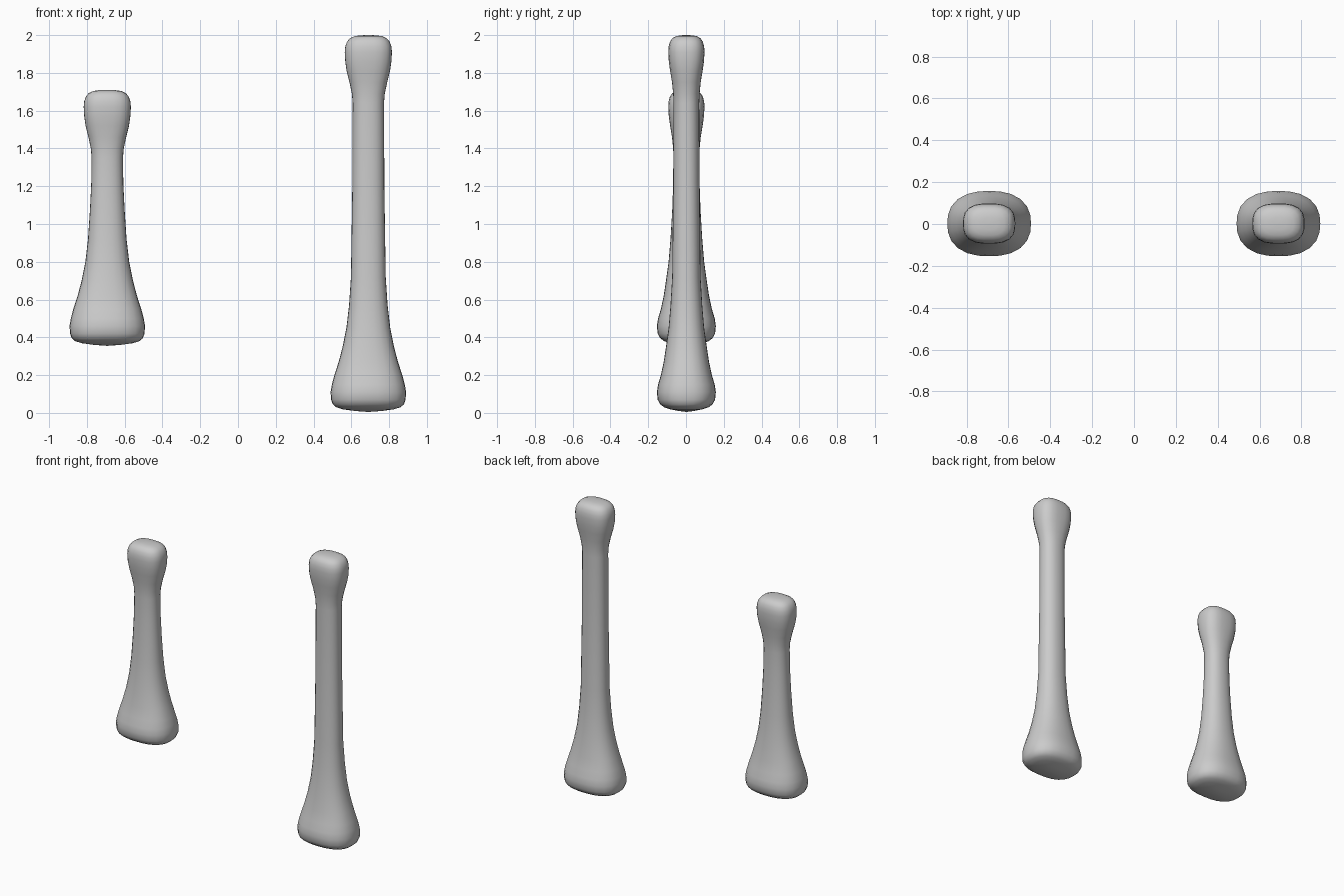
import bpy, bmesh, math

SEG = 24

# Ring profiles: height, half width x, half depth y, squareness exponent
FOOT = [(0.010, 0.07, 0.04, 2.4), (0.019, 0.135, 0.085, 2.5), (0.030, 0.17, 0.118, 2.5),
        (0.045, 0.188, 0.138, 2.5), (0.07, 0.197, 0.152, 2.5), (0.11, 0.2, 0.156, 2.4),
        (0.15, 0.193, 0.15, 2.4), (0.20, 0.18, 0.135, 2.4), (0.27, 0.157, 0.12, 2.4),
        (0.35, 0.136, 0.108, 2.3), (0.45, 0.116, 0.094, 2.3), (0.57, 0.102, 0.084, 2.3),
        (0.72, 0.092, 0.075, 2.3)]
# Head heights are measured down from the tip
HEAD = [(0.36, 0.083, 0.068, 2.3), (0.31, 0.087, 0.070, 2.3), (0.25, 0.1, 0.076, 2.4),
        (0.19, 0.115, 0.086, 2.6), (0.14, 0.122, 0.093, 2.8), (0.09, 0.125, 0.096, 2.8),
        (0.06, 0.122, 0.094, 2.8), (0.035, 0.113, 0.087, 2.8), (0.017, 0.098, 0.075, 2.8),
        (0.006, 0.074, 0.056, 2.6), (0.001, 0.04, 0.03, 2.4)]


def ring(bm, z, a, b, n):
    """Rounded-box (superellipse) cross-section."""
    verts = []
    for i in range(SEG):
        t = 2 * math.pi * i / SEG
        c, s = math.cos(t), math.sin(t)
        r = (abs(c) ** n + abs(s) ** n) ** (-1 / n)
        verts.append(bm.verts.new((a * r * c, b * r * s + 0.002, z)))
    return verts


def bone(name, x, bottom, top):
    bm = bmesh.new()
    rows = [(bottom + z, a, b, n) for z, a, b, n in FOOT]
    rows += [(top - 0.5 * (0.36 + (top - bottom) - 0.72), 0.085, 0.07, 2.3)]
    rows += [(top - d, a, b, n) for d, a, b, n in HEAD]
    rings = [ring(bm, *row) for row in rows]
    for lo, hi in zip(rings, rings[1:]):
        for i in range(SEG):
            j = (i + 1) % SEG
            bm.faces.new((lo[i], lo[j], hi[j], hi[i]))
    # Close both ends with a fan
    for loop, z in ((rings[0], bottom + 0.005), (rings[-1], top)):
        tip = bm.verts.new((0, 0.002, z))
        for i in range(SEG):
            bm.faces.new((loop[i], loop[(i + 1) % SEG], tip))
    bmesh.ops.recalc_face_normals(bm, faces=bm.faces)
    for f in bm.faces:
        f.smooth = True
    me = bpy.data.meshes.new(name)
    bm.to_mesh(me)
    bm.free()
    ob = bpy.data.objects.new(name, me)
    ob.location.x = x
    bpy.context.collection.objects.link(ob)


# Short bone on the left, long bone on the right
bone("short_bone", -0.692, 0.35, 1.71)
bone("long_bone", 0.69, 0.0, 2.0)
